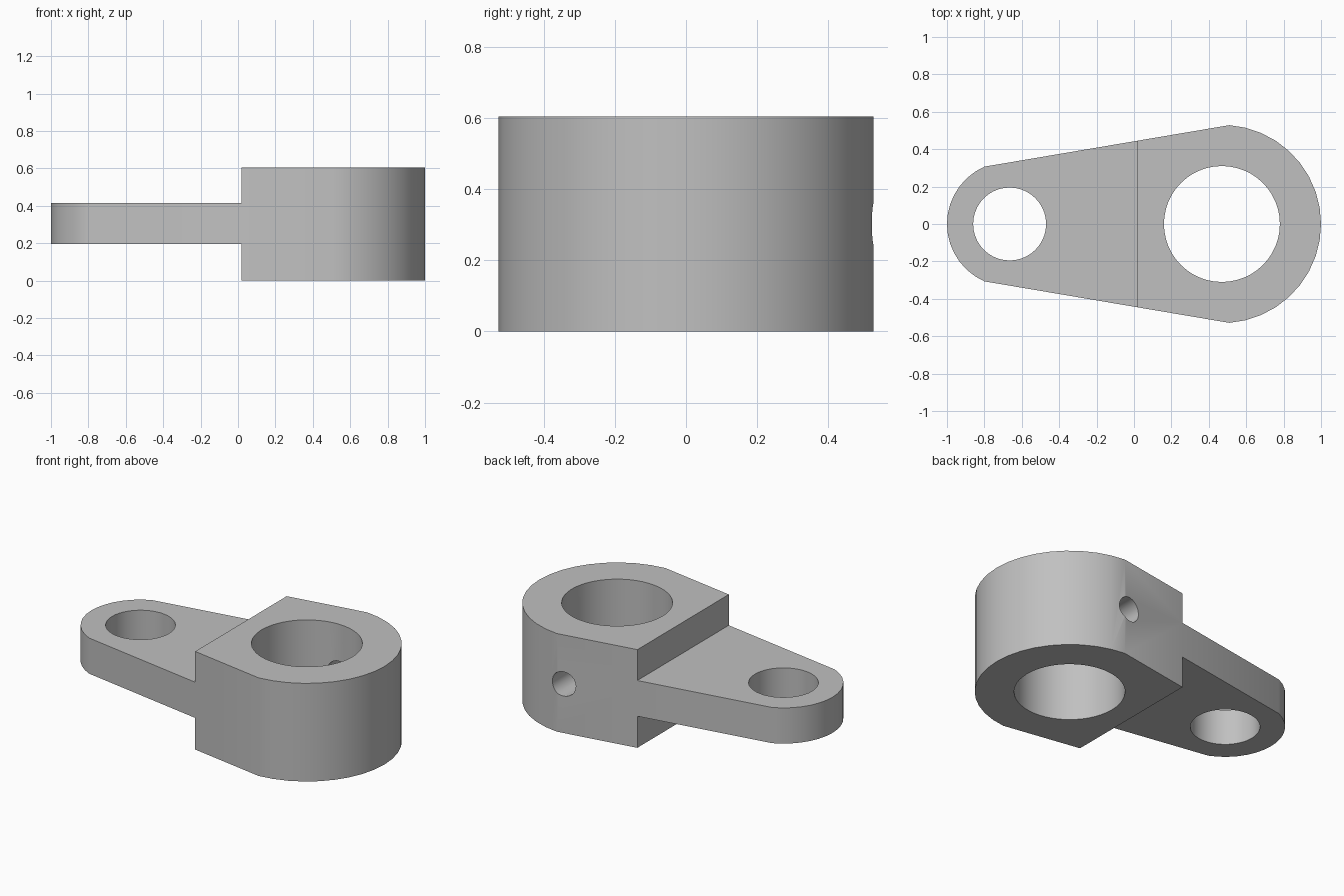
import bpy, bmesh
from math import sin, cos, atan2, pi

cube = bpy.data.objects.get("Cube")
if cube:
    bpy.data.objects.remove(cube, do_unlink=True)

HEIGHT, ARM_LOW, ARM_HIGH, STEP_X = 0.605, 0.195, 0.415, 0.02
BIG_X, BIG_R = 0.47, 0.53
SMALL_X, SMALL_R = -0.665, 0.335

grey = bpy.data.materials.new("plain grey")
grey.use_nodes = True
grey.diffuse_color = (0.53, 0.53, 0.53, 1)
grey.node_tree.nodes["Principled BSDF"].inputs["Base Color"].default_value = (0.53, 0.53, 0.53, 1)


def arc(cx, r, start, end, steps):
    angles = [start + (end - start) * i / steps for i in range(steps + 1)]
    return [(cx + r * cos(a), r * sin(a)) for a in angles]


def prism(name, outline, low, high):
    """Extrude a counter-clockwise outline from low to high."""
    bm = bmesh.new()
    base = bm.faces.new([bm.verts.new((x, y, low)) for x, y in outline])
    top = bmesh.ops.extrude_face_region(bm, geom=[base])["geom"]
    verts = [v for v in top if isinstance(v, bmesh.types.BMVert)]
    bmesh.ops.translate(bm, verts=verts, vec=(0, 0, high - low))
    bmesh.ops.recalc_face_normals(bm, faces=bm.faces)
    mesh = bpy.data.meshes.new(name)
    bm.to_mesh(mesh)
    bm.free()
    mesh.materials.append(grey)
    obj = bpy.data.objects.new(name, mesh)
    bpy.context.collection.objects.link(obj)
    return obj


def circle(cx, r, steps):
    return arc(cx, r, 0, 2 * pi, steps)[:-1]


# Tapered link body with a large and a small rounded end
big_a = atan2(0.528, 0.04)
small_a = atan2(0.307, -0.135)
outline = arc(BIG_X, BIG_R, -big_a, big_a, 18)
outline += arc(SMALL_X, SMALL_R, small_a, 2 * pi - small_a, 14)
body = prism("link_body", outline, 0, HEIGHT)

# Cutters: steps above and below the arm, two bores
step = [(-2, -1), (STEP_X, -1), (STEP_X, 1), (-2, 1)]
cutters = [
    prism("upper_step_cutter", step, ARM_HIGH, 1),
    prism("lower_step_cutter", step, -1, ARM_LOW),
    prism("large_bore_cutter", circle(BIG_X, 0.31, 48), -1, 1),
    prism("small_bore_cutter", circle(SMALL_X, 0.195, 40), -1, 1),
]

# Cross hole through the back wall only
cross = prism("cross_hole_cutter", circle(0, 0.075, 32), 0, 0.8)
cross.rotation_euler.x = -pi / 2
cross.location = (BIG_X, 0, HEIGHT / 2)
cutters.append(cross)

bpy.context.view_layer.update()
bpy.ops.object.select_all(action="DESELECT")
bpy.context.view_layer.objects.active = body
body.select_set(True)
for cutter in cutters:
    cutter.hide_render = True
    mod = body.modifiers.new(cutter.name, "BOOLEAN")
    mod.operation = "DIFFERENCE"
    mod.solver = "EXACT"
    mod.object = cutter
    bpy.ops.object.modifier_apply(modifier=mod.name)
    bpy.data.objects.remove(cutter, do_unlink=True)

bpy.ops.object.shade_smooth_by_angle(angle=pi / 6)
